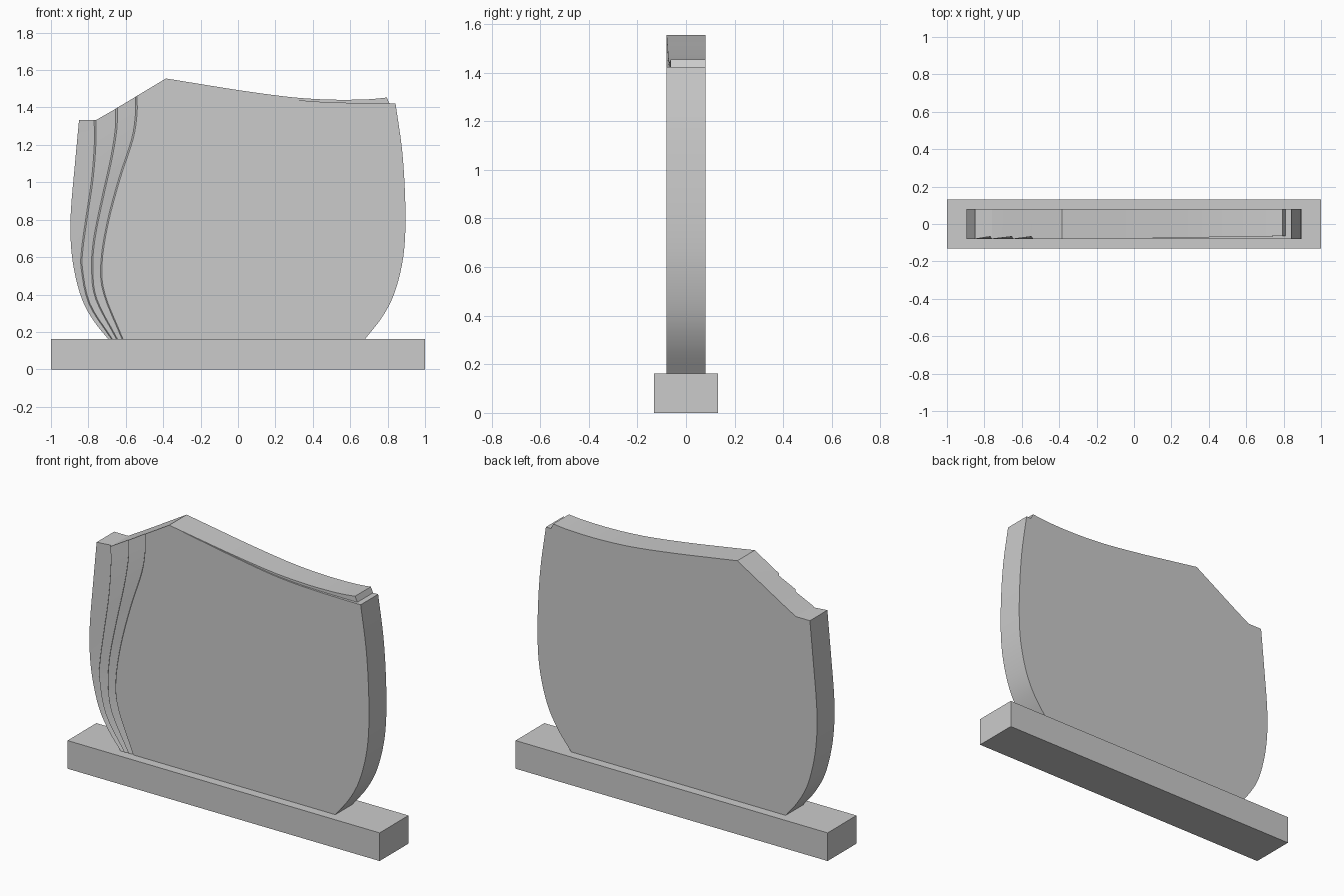
import bpy, bmesh
from mathutils import Vector

if "Cube" in bpy.data.objects:
    bpy.data.objects.remove(bpy.data.objects["Cube"])

F, B = -0.08, 0.08      # front and back planes of the slab
Z0, ROWS = 0.163, 28


def smooth(ctrl, n):
    """Catmull-Rom through 2D control points, n+1 samples."""
    p = [Vector(c) for c in ctrl]
    p = [2 * p[0] - p[1]] + p + [2 * p[-1] - p[-2]]
    out, segs = [], len(p) - 3
    for k in range(n + 1):
        u = k / n * segs
        i = min(int(u), segs - 1)
        t = u - i
        a, b, c, d = p[i:i + 4]
        out.append(0.5 * (2 * b + (c - a) * t + (2 * a - 5 * b + 4 * c - d) * t * t
                          + (3 * b - a - 3 * c + d) * t ** 3))
    return out


def finish(bm, name):
    bmesh.ops.remove_doubles(bm, verts=bm.verts, dist=1e-5)
    bmesh.ops.recalc_face_normals(bm, faces=bm.faces)
    me = bpy.data.meshes.new(name)
    bm.to_mesh(me)
    bm.free()
    ob = bpy.data.objects.new(name, me)
    bpy.context.collection.objects.link(ob)
    return ob


# Plinth
bm = bmesh.new()
bmesh.ops.create_cube(bm, size=1)
for v in bm.verts:
    v.co = (v.co.x * 2, v.co.y * 0.264, (v.co.z + 0.5) * Z0)
finish(bm, "plinth")

# Slab outline and carved lines, bottom to top (x, z)
left = smooth([(-.695, Z0), (-.77, .257), (-.834, .374), (-.877, .535), (-.895, .695),
               (-.893, .856), (-.872, 1.096), (-.85, 1.332)], ROWS)
right = smooth([(.68, Z0), (.77, .278), (.834, .401), (.877, .561), (.894, .722),
                (.893, .936), (.877, 1.176), (.842, 1.422)], ROWS)
lines = [
    [(-.672, Z0), (-.79, .348), (-.831, .535), (-.829, .642), (-.807, .802),
     (-.775, 1.016), (-.76, 1.2), (-.76, 1.332)],
    [(-.645, Z0), (-.754, .374), (-.776, .535), (-.765, .695), (-.722, .909),
     (-.674, 1.123), (-.648, 1.283), (-.645, 1.399)],
    [(-.615, Z0), (-.711, .401), (-.727, .561), (-.695, .775), (-.631, 1.016),
     (-.561, 1.23), (-.54, 1.364), (-.54, 1.462)],
]
upper = smooth([(-.385, 1.555), (-.2, 1.525), (0, 1.493), (.24, 1.46), (.4, 1.446),
                (.55, 1.441), (.7, 1.444), (.795, 1.453)], ROWS)
lower = smooth([(-.385, 1.555), (-.2, 1.522), (0, 1.487), (.24, 1.449), (.4, 1.433),
                (.55, 1.426), (.7, 1.423), (.81, 1.422)], ROWS)

bm = bmesh.new()


def vert(p, y):
    return bm.verts.new((p[0], y, p[1]))


# Columns of the carved strips: each slopes inward, then steps back out at its line
cols = [[vert(p, F) for p in left]]
for k, ctrl in enumerate(lines):
    pts = smooth(ctrl, ROWS)
    deep = []
    for i, p in enumerate(pts):
        t = i / ROWS
        drop = 0.006 if k and i == ROWS else 0
        deep.append(vert((p.x - 0.006 - 0.003 * t, p.y - drop), F + 0.007 + 0.006 * t))
    cols += [deep, [vert(p, F) for p in pts]]
for a, b in zip(cols, cols[1:]):
    for i in range(ROWS):
        bm.faces.new((a[i], b[i], b[i + 1], a[i + 1]))

# Main front face
A = [vert(p, F) for p in lower]
rcol = [vert(p, F) for p in right]
bm.faces.new(cols[-1] + A + rcol[::-1])


def back(v):
    return bm.verts.new((v.co.x, B, v.co.z))


# Side walls, top of the strips and underside
chain1 = cols[0] + [c[-1] for c in cols[1:]] + [A[0]]
back1 = [back(v) for v in chain1]
chain2 = rcol[::-1] + [c[0] for c in cols[:0:-1]] + [cols[0][0]]
back2 = [back(v) for v in chain2[:ROWS + 1]]
for ch, bk in ((chain1, back1), (chain2[:ROWS + 1], back2)):
    for i in range(len(ch) - 1):
        bm.faces.new((ch[i], ch[i + 1], bk[i + 1], bk[i]))
bm.faces.new(chain2[ROWS:] + [back1[0], back2[-1]])

# Raised top edge, set back progressively toward the right
setback = [F + 0.016 * i / ROWS for i in range(ROWS + 1)]
ledge = [vert(p, y) for p, y in zip(lower, setback)]
crest = [vert(p, y) for p, y in zip(upper, setback)]
rear = [back1[-1]] + [vert(p, B) for p in upper[1:]]
for a, b in ((A, ledge), (ledge, crest), (crest, rear)):
    for i in range(ROWS):
        bm.faces.new((a[i], a[i + 1], b[i + 1], b[i]))
foot = vert(lower[-1], B)
bm.faces.new((ledge[-1], crest[-1], rear[-1], foot))
bm.faces.new((A[-1], rcol[-1], back2[0], foot, ledge[-1]))

# Back face
bm.faces.new(back1 + rear[1:] + [foot] + back2)

slab = finish(bm, "headstone_slab")
bpy.context.view_layer.objects.active = slab
slab.select_set(True)
bpy.ops.object.shade_smooth_by_angle(angle=0.5)
